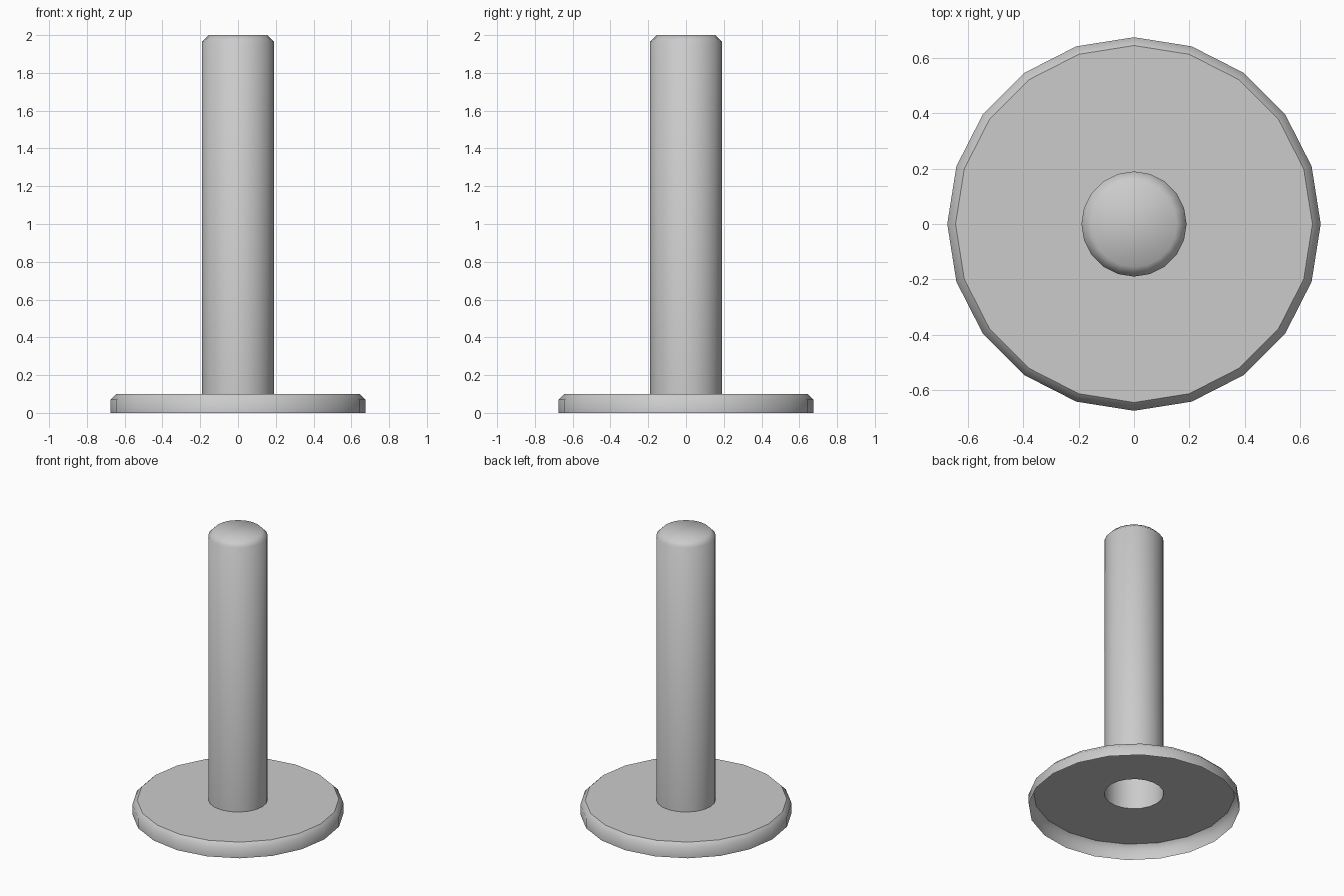
import bpy, bmesh, math

if "Cube" in bpy.data.objects:
    bpy.data.objects.remove(bpy.data.objects["Cube"])

SIDES = 20


def lathe(name, profile, cap=False, sharp_ring=None):
    """Turn an (r, z) profile, listed from outside-bottom to the top, round z."""
    bm = bmesh.new()
    rings = []
    for r, z in profile:
        rings.append([bm.verts.new((r * math.cos(2 * math.pi * i / SIDES),
                                    r * math.sin(2 * math.pi * i / SIDES), z))
                      for i in range(SIDES)])
    for low, high in zip(rings, rings[1:]):
        for i in range(SIDES):
            j = (i + 1) % SIDES
            bm.faces.new((low[i], low[j], high[j], high[i]))
    if cap:
        bm.faces.new(rings[-1])
    for f in bm.faces:
        f.smooth = True
    if sharp_ring is not None:
        ring = rings[sharp_ring]
        for i in range(SIDES):
            bm.edges.get((ring[i], ring[(i + 1) % SIDES])).smooth = False
    mesh = bpy.data.meshes.new(name)
    bm.to_mesh(mesh)
    bm.free()
    obj = bpy.data.objects.new(name, mesh)
    bpy.context.collection.objects.link(obj)
    return obj


# Base: shallow dish open underneath, with a chamfered rim and a hole for the post
lathe("base_flange", [(0.675, 0), (0.675, 0.07), (0.645, 0.1), (0.19, 0.1)],
      sharp_ring=2)

# Post: hollow tube rising from the flange, softly chamfered closed top
lathe("post", [(0.19, 0.1), (0.19, 1.965), (0.155, 2.0)], cap=True)
